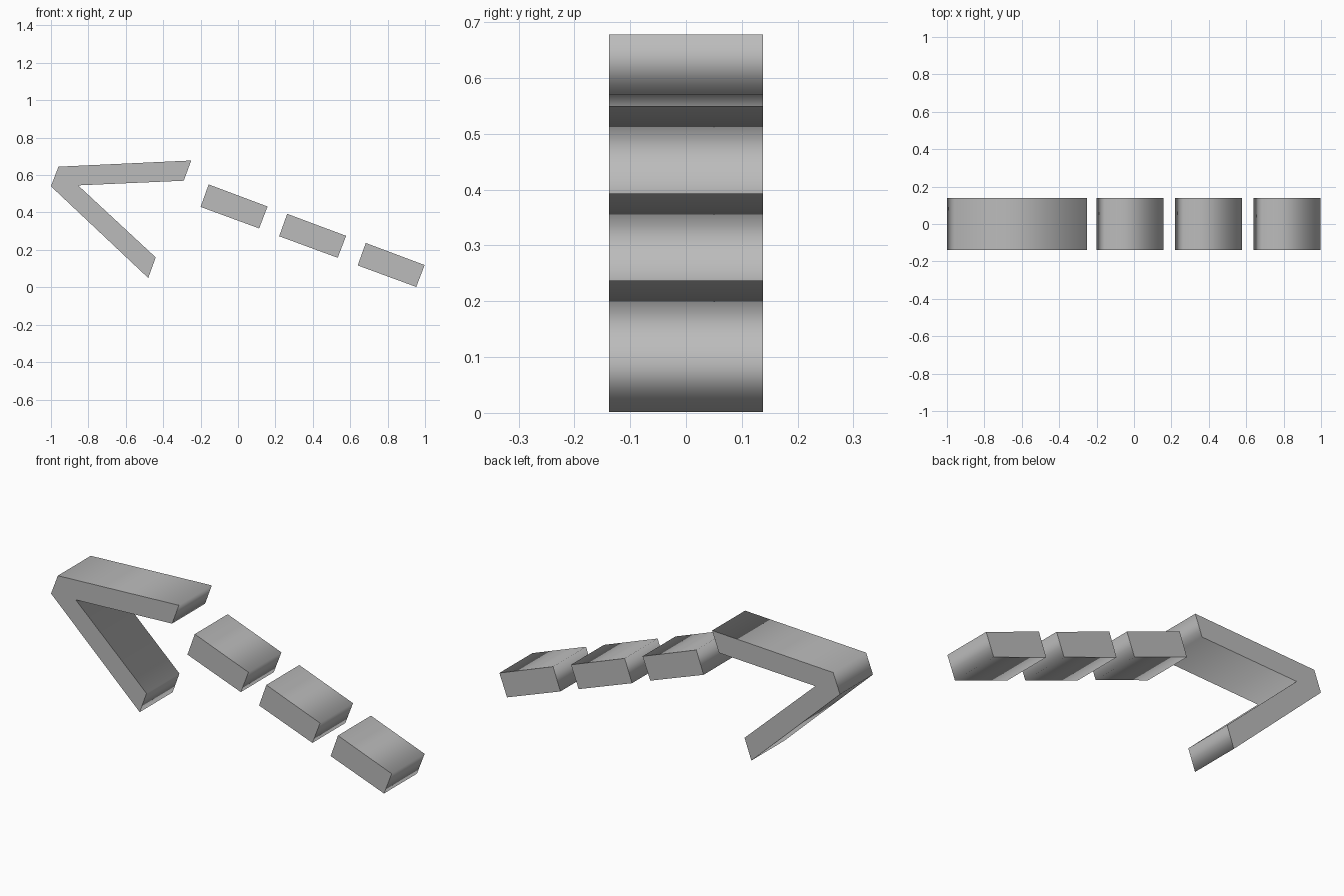
import bpy
import bmesh

if "Cube" in bpy.data.objects:
    bpy.data.objects.remove(bpy.data.objects["Cube"], do_unlink=True)

HALF_DEPTH = 0.138

grey = bpy.data.materials.new("plain grey")
grey.use_nodes = True
GREY = (0.5, 0.5, 0.5, 1)
grey.diffuse_color = GREY
grey.node_tree.nodes["Principled BSDF"].inputs["Base Color"].default_value = GREY


def extrude_profile(name, points, offset=(0, 0)):
    """Extrude a front profile along y: smooth walls, flat crisp-edged caps."""
    bm = bmesh.new()
    verts = [bm.verts.new((x + offset[0], -HALF_DEPTH, z + offset[1])) for x, z in points]
    cap = bm.faces.new(verts)
    result = bmesh.ops.extrude_face_region(bm, geom=[cap], use_keep_orig=True)
    moved = [g for g in result["geom"] if isinstance(g, bmesh.types.BMVert)]
    bmesh.ops.translate(bm, verts=moved, vec=(0, 2 * HALF_DEPTH, 0))
    bmesh.ops.recalc_face_normals(bm, faces=bm.faces)
    for face in bm.faces:
        face.smooth = abs(face.normal.y) < 0.5
    for edge in bm.edges:
        edge.smooth = all(face.smooth for face in edge.link_faces)
    mesh = bpy.data.meshes.new(name)
    bm.to_mesh(mesh)
    bm.free()
    mesh.materials.append(grey)
    obj = bpy.data.objects.new(name, mesh)
    bpy.context.collection.objects.link(obj)
    return obj


# Arrow head: two arms meeting in a clipped corner
extrude_profile("arrow_head", [
    (-1.0, 0.54), (-0.48, 0.05), (-0.44, 0.16), (-0.855, 0.545),
    (-0.29, 0.57), (-0.25, 0.678), (-0.96, 0.645)])

# Dashed shaft: three equal slanted blocks
DASH = [(-0.2, 0.43), (0.113, 0.315), (0.158, 0.432), (-0.157, 0.55)]
for i, offset in enumerate([(0, 0), (0.42, -0.157), (0.84, -0.313)]):
    extrude_profile(f"shaft_dash_{i + 1}", DASH, offset)
